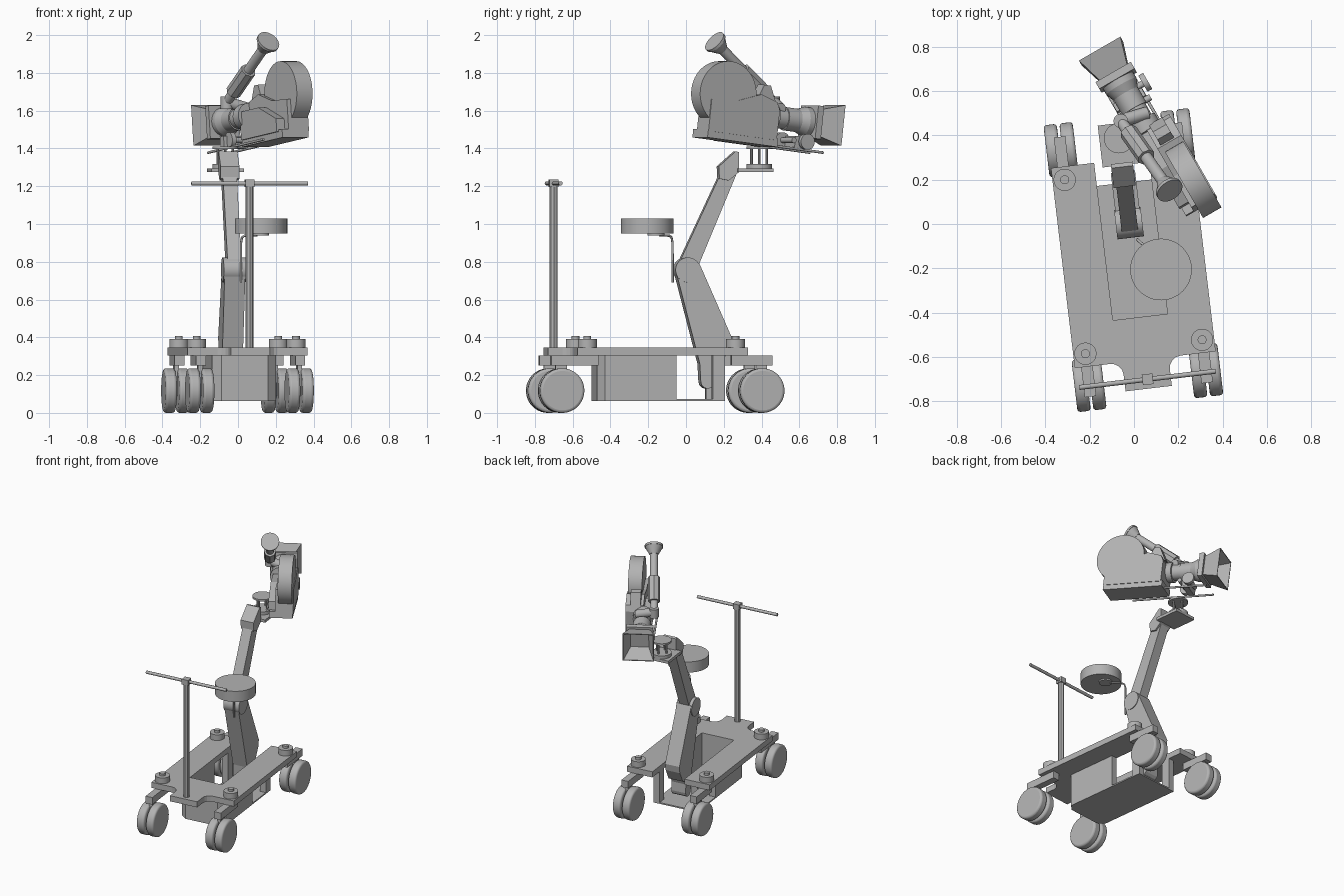
import bpy, bmesh
from math import radians, pi, cos, sin
from mathutils import Matrix, Vector

cube = bpy.data.objects.get("Cube")
if cube:
    bpy.data.objects.remove(cube)

grey = bpy.data.materials.new("plain_grey")
grey.use_nodes = True
grey.diffuse_color = (0.45, 0.45, 0.45, 1)
grey.node_tree.nodes["Principled BSDF"].inputs["Base Color"].default_value = (0.45, 0.45, 0.45, 1)

# Dolly frame (turned on the ground) and camera frame (panned and tilted down)
DOLLY = Matrix.Rotation(radians(6.8), 4, 'Z')
CAMERA = (Matrix.Translation((0.267, 0.2, 1.69)) @ Matrix.Rotation(radians(30), 4, 'Z')
          @ Matrix.Rotation(radians(-6.8), 4, 'X'))
WORLD = Matrix.Identity(4)
MID = -0.022  # centre line of the dolly


def finish(name, bm, frame, smooth=False):
    bmesh.ops.recalc_face_normals(bm, faces=bm.faces)
    mesh = bpy.data.meshes.new(name)
    bm.to_mesh(mesh)
    bm.free()
    mesh.materials.append(grey)
    ob = bpy.data.objects.new(name, mesh)
    bpy.context.collection.objects.link(ob)
    ob.matrix_world = frame
    if smooth:
        bpy.ops.object.select_all(action='DESELECT')
        ob.select_set(True)
        bpy.context.view_layer.objects.active = ob
        bpy.ops.object.shade_smooth_by_angle(angle=radians(35))
    return ob


def box(name, x, y, z, frame=DOLLY):
    bm = bmesh.new()
    bmesh.ops.create_cube(bm, size=1)
    for v in bm.verts:
        v.co = [a + (b - a) * (c + 0.5) for (a, b), c in zip((x, y, z), v.co)]
    return finish(name, bm, frame)


def tube(name, start, end, r0, r1=None, frame=DOLLY, sides=32):
    start, end = Vector(start), Vector(end)
    axis = end - start
    turn = axis.to_track_quat('Z', 'Y').to_matrix().to_4x4()
    bm = bmesh.new()
    bmesh.ops.create_cone(bm, cap_ends=True, segments=sides, radius1=r0,
                          radius2=r0 if r1 is None else r1, depth=axis.length,
                          matrix=Matrix.Translation((start + end) / 2) @ turn)
    return finish(name, bm, frame, sides > 8)


def prism(name, outline, low, high, place, frame=DOLLY):
    """Extrude an outline; place maps (a, b, depth) to a point."""
    bm = bmesh.new()
    face = bm.faces.new([bm.verts.new(place(a, b, low)) for a, b in outline])
    ext = bmesh.ops.extrude_face_region(bm, geom=[face])["geom"]
    shift = Vector(place(0, 0, high)) - Vector(place(0, 0, low))
    bmesh.ops.translate(bm, vec=shift, verts=[g for g in ext if isinstance(g, bmesh.types.BMVert)])
    return finish(name, bm, frame)


def flat(a, b, d):
    return (a, b, d)


def side(a, b, d):
    return (d, a, b)


def mirrored(half):
    return [(MID + a, b) for a, b in half] + [(MID - a, b) for a, b in reversed(half)]


# Deck: slotted at the back, with a filleted tongue at the front
fillet = [(0.16 - 0.055 * sin(t * pi / 8), -0.669 + 0.055 * cos(t * pi / 8)) for t in range(5)]
prism("deck", mirrored([(0.124, -0.42), (0.124, 0.295), (0.32, 0.295), (0.32, -0.614)]
                       + fillet + [(0.105, -0.745)]), 0.305, 0.347, flat)

# Body tub under the slot
prism("body_tub", mirrored([(0.124, -0.42), (0.124, -0.067), (0.17, -0.067), (0.17, -0.45),
                            (0.125, -0.487)]), 0.065, 0.305, flat)
prism("tub_floor", mirrored([(0.17, 0.19), (0.17, -0.45), (0.125, -0.487)]), 0.063, 0.073, flat)
for s, label in ((-1, "right"), (1, "left")):
    inner, outer = MID + s * 0.124, MID + s * 0.17
    box(f"{label}_tub_post", (inner, outer), (0.125, 0.19), (0.065, 0.305))

# Corner casters with paired wheels
for s, label in ((-1, "right"), (1, "left")):
    x = MID + s * 0.265
    for end, pivot, axle, tip in (("back", 0.235, 0.372, 0.43), ("front", -0.555, -0.695, -0.75)):
        n = f"{end}_{label}"
        box(n + "_bracket", (x - 0.026, x + 0.026), sorted((pivot * 0.9, tip)), (0.252, 0.305))
        box(n + "_strut", (x - 0.012, x + 0.012), (axle - 0.03, axle + 0.03), (0.09, 0.26))
        tube(n + "_pivot_cap", (x, pivot, 0.345), (x, pivot, 0.39), 0.05)
        tube(n + "_pivot_bolt", (x, pivot, 0.39), (x, pivot, 0.407), 0.02)
        for k in (-1, 1):
            c = x + k * 0.036
            w = tube(f"{n}_wheel", (c - 0.03, axle, 0.118), (c + 0.03, axle, 0.118), 0.118, sides=48)
            bev = w.modifiers.new("rounded_rim", 'BEVEL')
            bev.width, bev.segments, bev.limit_method = 0.014, 3, 'ANGLE'
            bev.angle_limit = radians(50)

# Push bar
tube("push_post", (MID, -0.703, 0.34), (MID, -0.703, 1.22), 0.021, sides=8)
box("push_clamp", (MID - 0.024, MID + 0.024), (-0.727, -0.679), (1.195, 1.235))
tube("push_handle", (MID - 0.31, -0.703, 1.215), (MID + 0.31, -0.703, 1.215), 0.011, sides=12)

# Seat on a bent rod
tube("seat", (0.122, -0.205, 0.95), (0.122, -0.205, 1.03), 0.139, frame=WORLD, sides=48)
tube("seat_mount", (0.12, -0.16, 0.94), (0.12, -0.16, 0.952), 0.045, frame=WORLD)
curve = bpy.data.curves.new("seat_rod", 'CURVE')
curve.dimensions, curve.bevel_depth, curve.use_fill_caps = '3D', 0.006, True
points = [(0.1, -0.14, 0.94), (0.035, -0.088, 0.938), (0.022, -0.077, 0.93),
          (0.016, -0.071, 0.9), (0.016, -0.07, 0.69)]
line = curve.splines.new('POLY')
line.points.add(len(points) - 1)
for p, co in zip(line.points, points):
    p.co = (*co, 1)
curve.materials.append(grey)
bpy.context.collection.objects.link(bpy.data.objects.new("seat_rod", curve))

# Folding boom arm
foot = [(0.112 + 0.037 * cos(t * pi / 6), 0.165 - 0.037 * sin(t * pi / 6)) for t in range(7)]
prism("lower_arm", [(-0.056, 0.745), (0.0, 0.82), (0.068, 0.79), (0.24, 0.4), (0.232, 0.35),
                    (0.19, 0.27), (0.155, 0.255), (0.146, 0.23)] + foot + [(0.07, 0.26)],
      MID - 0.055, MID + 0.055, side)
tube("elbow", (MID - 0.06, 0.006, 0.757), (MID + 0.06, 0.006, 0.757), 0.066)
prism("upper_arm", [(-0.035, 0.8), (0.065, 0.78), (0.27, 1.27), (0.185, 1.27)],
      MID - 0.037, MID + 0.037, side)
prism("arm_head", [(0.175, 1.24), (0.172, 1.305), (0.262, 1.385), (0.28, 1.38), (0.28, 1.275),
                   (0.225, 1.23)], MID - 0.05, MID + 0.05, side)

# Camera platform
box("platform", (-0.11, 0.065), (0.27, 0.46), (1.274, 1.295))
px, py = -0.068, 0.387
tube("lower_turntable", (px, py, 1.295), (px, py, 1.318), 0.068, frame=WORLD)
for dx, dy in ((-0.04, 0), (0.04, 0), (0, 0.04), (0, -0.04)):
    tube("turntable_post", (px + dx, py + dy, 1.31), (px + dx, py + dy, 1.4), 0.007,
         frame=WORLD, sides=10)
tube("upper_turntable", (px, py, 1.397), (px, py, 1.41), 0.068, frame=WORLD)

# Camera: film magazine and body
tube("magazine", (-0.048, 0, 0), (0.048, 0, 0), 0.172, frame=CAMERA, sides=64)
prism("camera_body", [(-0.1, -0.21), (-0.1, -0.04), (0.06, -0.03), (0.2, 0.02), (0.3, -0.01),
                      (0.32, -0.05), (0.32, -0.21)], -0.07, 0.054, side, CAMERA)
prism("body_side_case", [(-0.06, -0.21), (-0.06, -0.14), (0.12, -0.06), (0.32, -0.06), (0.32, -0.21)],
      -0.12, 0.03, side, CAMERA)
box("camera_base", (-0.11, 0.05), (-0.1, 0.33), (-0.245, -0.2), CAMERA)
prism("top_housing", [(0.2, 0), (0.23, 0.075), (0.27, 0.075), (0.32, -0.03)],
      -0.05, 0.02, side, CAMERA)

# Lens rings and matte box
lx, lz = -0.07, -0.083
for y0, y1, r0, r1 in ((0.3, 0.36, 0.07, 0.07), (0.36, 0.42, 0.055, 0.055), (0.42, 0.5, 0.062, 0.062),
                       (0.5, 0.54, 0.062, 0.078), (0.54, 0.575, 0.078, 0.078)):
    tube("lens_ring", (lx, y0, lz), (lx, y1, lz), r0, r1, CAMERA)
box("matte_box_back", (lx - 0.092, lx + 0.092), (0.57, 0.605), (lz - 0.088, lz + 0.088), CAMERA)
bm = bmesh.new()
loops = [[bm.verts.new((lx + a * h, y, lz + b * h)) for a, b in ((-1, -1), (1, -1), (1, 1), (-1, 1))]
         for y, h in ((0.6, 0.07), (0.725, 0.108), (0.725, 0.102), (0.615, 0.062))]
for a, b in zip(loops, loops[1:]):
    for i in range(4):
        bm.faces.new((a[i], a[i - 1], b[i - 1], b[i]))
bm.faces.new(loops[0])
bm.faces.new(loops[-1])
finish("matte_box_hood", bm, CAMERA)

# Support rods and focus knobs
for x in (-0.14, 0.0):
    tube("support_rod", (x, 0.05, -0.238), (x, 0.64, -0.238), 0.007, frame=CAMERA, sides=12)
box("rod_bridge", (-0.145, 0.005), (0.46, 0.5), (-0.235, -0.17), CAMERA)
for y in (0.445, 0.515):
    tube("focus_axle", (-0.1, y, -0.195), (0.02, y, -0.195), 0.015, frame=CAMERA, sides=16)
for x0, x1, y in ((-0.125, -0.1, 0.445), (0.02, 0.045, 0.515)):
    tube("focus_knob", (x0, y, -0.195), (x1, y, -0.195), 0.042, frame=CAMERA)

# Viewfinder
base, eye = Vector((-0.06, 0.465, 1.645)), Vector((0.162, 0.15, 1.968))
tube("finder_elbow", base, (0.06, 0.5, 1.61), 0.03, frame=WORLD)
tube("finder_joint", base - Vector((0, 0, 0.035)), base + Vector((0, 0, 0.03)), 0.032, frame=WORLD)
for name, t0, t1, r0, r1, sides in (("finder_neck", 0, 0.2, 0.026, 0.026, 24),
                                    ("finder_housing", 0.16, 0.52, 0.042, 0.042, 8),
                                    ("finder_tube", 0.5, 0.88, 0.027, 0.027, 24),
                                    ("eyecup", 0.86, 0.97, 0.03, 0.06, 32),
                                    ("eyecup_rim", 0.97, 1.0, 0.063, 0.063, 32)):
    tube(name, base.lerp(eye, t0), base.lerp(eye, t1), r0, r1, WORLD, sides)
